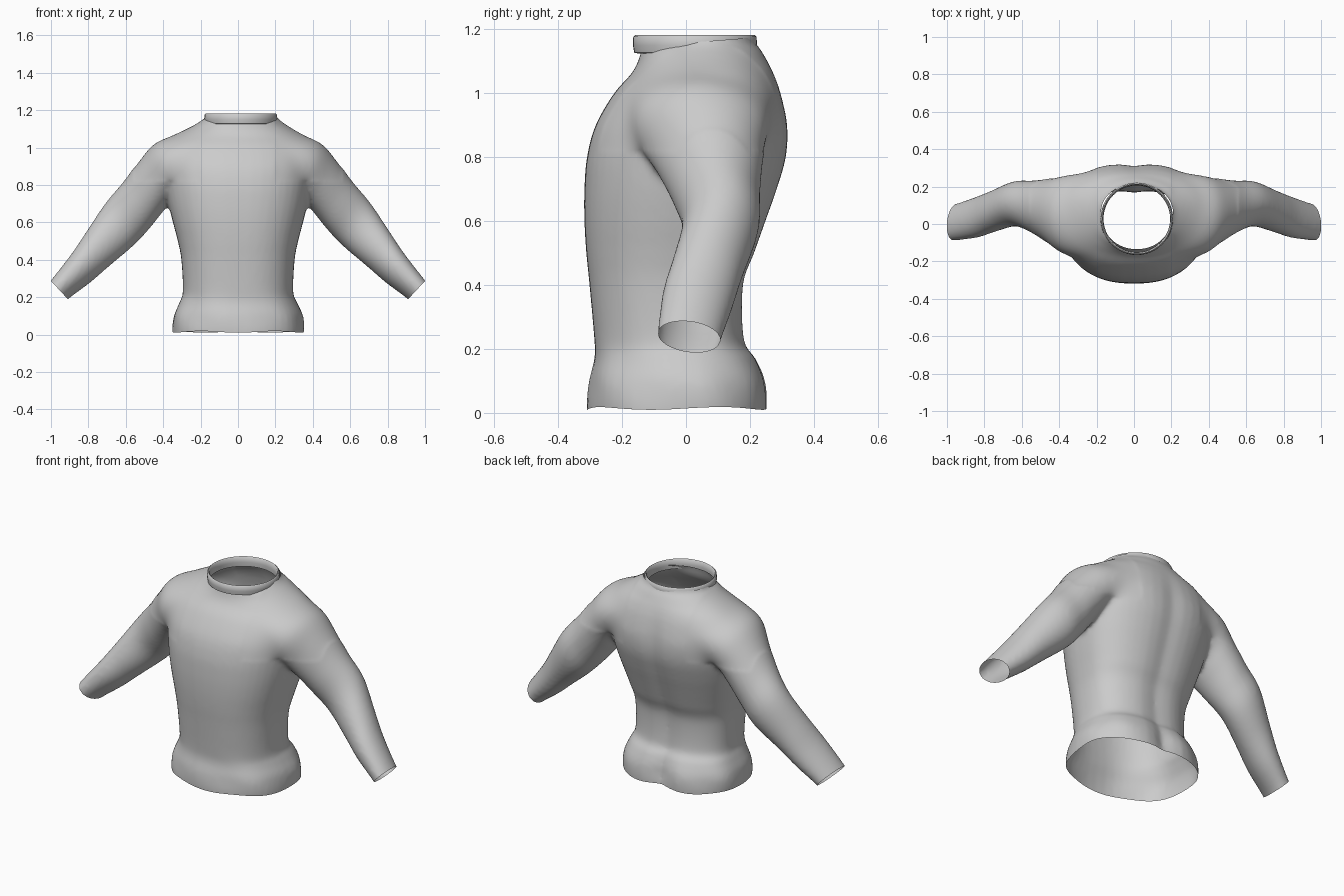
import bpy, bmesh, math
from mathutils import Vector

if "Cube" in bpy.data.objects:
    bpy.data.objects.remove(bpy.data.objects["Cube"])

fabric = bpy.data.materials.new("grey fabric")
fabric.diffuse_color = (0.6, 0.6, 0.6, 1)
fabric.use_nodes = True
fabric.node_tree.nodes["Principled BSDF"].inputs["Base Color"].default_value = fabric.diffuse_color
SEG = 48


def smooth_rows(rows, steps=5):
    """Catmull-Rom interpolation between rows of numbers."""
    out = []
    for i in range(len(rows) - 1):
        p0, p1 = rows[max(i - 1, 0)], rows[i]
        p2, p3 = rows[i + 1], rows[min(i + 2, len(rows) - 1)]
        for s in range(steps):
            t = s / steps
            out.append([b + 0.5 * t * (c - a + t * (2 * a - 5 * b + 4 * c - d
                        + t * (3 * (b - c) + d - a)))
                        for a, b, c, d in zip(p0, p1, p2, p3)])
    return out + [list(rows[-1])]


def loft(bm, rings, caps=True, closed=False):
    loops = [[bm.verts.new(p) for p in ring] for ring in rings]
    pairs = list(zip(loops, loops[1:])) + ([(loops[-1], loops[0])] if closed else [])
    for a, b in pairs:
        for i in range(len(a)):
            j = (i + 1) % len(a)
            bm.faces.new((a[i], a[j], b[j], b[i]))
    if caps:
        bm.faces.new(loops[0])
        bm.faces.new(loops[-1])


def power(v, e):
    return math.copysign(abs(v) ** e, v)


def torso_ring(row):
    z, half, front, back = row
    mid = (front + back) / 2 + 0.03
    shift = 0.015 * min(max((z - 1.05) / 0.08, 0), 1)
    e = 2 / (2.4 - 0.35 * min(max((z - 0.9) / 0.2, 0), 1))
    hem = max(0, 1 - abs(z - 0.08) / 0.16)
    spine = 0.014 * min(max((1.1 - z) / 0.2, 0), 1)
    ring = []
    for k in range(SEG):
        a = 2 * math.pi * k / SEG
        c, s = power(math.cos(a), e), power(math.sin(a), e)
        x = half * c
        y = mid + s * (back - mid if s > 0 else mid - front)
        # spine groove, deeper at the hem, and soft hem folds
        if s > 0:
            y -= (spine + 0.022 * hem) * math.exp(-(x / 0.06) ** 2)
        fold = 1 + 0.012 * hem * math.sin(7 * a + 12 * z)
        ring.append((x * fold + shift, y * fold, z))
    return ring


def sleeve_ring(row, side):
    ux, uz, lx, lz, front, back, roll = row
    ring = []
    for k in range(SEG):
        a = 2 * math.pi * k / SEG
        c, s = math.cos(a), math.sin(a)
        ring.append((side * ((ux + lx) / 2 + c * (ux - lx) / 2),
                     (front + back) / 2 + s * (back - front) / 2,
                     (uz + lz) / 2 + c * (uz - lz) / 2 - roll * s))
    return ring


# torso: height, half width, front y, back y
torso = [(-0.06, 0.34, -0.30, 0.25), (0.02, 0.352, -0.308, 0.26),
         (0.10, 0.345, -0.302, 0.254), (0.17, 0.315, -0.287, 0.225),
         (0.23, 0.295, -0.287, 0.188), (0.40, 0.303, -0.302, 0.185),
         (0.50, 0.322, -0.312, 0.22), (0.60, 0.348, -0.318, 0.255),
         (0.70, 0.372, -0.318, 0.29), (0.80, 0.39, -0.31, 0.318),
         (0.90, 0.405, -0.283, 0.322), (1.00, 0.41, -0.225, 0.30),
         (1.06, 0.36, -0.172, 0.277), (1.10, 0.285, -0.15, 0.255),
         (1.135, 0.228, -0.14, 0.235), (1.165, 0.188, -0.13, 0.215),
         (1.26, 0.175, -0.125, 0.205)]
# sleeve: upper edge x z, lower edge x z, front y, back y, roll
sleeve = [(0.25, 1.09, 0.15, 0.82, -0.20, 0.285, 0),
          (0.43, 1.035, 0.32, 0.75, -0.165, 0.262, 0),
          (0.51, 0.955, 0.395, 0.665, -0.105, 0.243, 0),
          (0.61, 0.82, 0.475, 0.565, -0.045, 0.232, 0),
          (0.71, 0.70, 0.56, 0.475, -0.012, 0.228, 0),
          (0.81, 0.55, 0.69, 0.365, -0.042, 0.18, 0.01),
          (0.89, 0.43, 0.79, 0.28, -0.072, 0.145, 0.02),
          (1.00, 0.287, 0.91, 0.19, -0.088, 0.106, 0.022),
          (1.06, 0.21, 0.97, 0.12, -0.09, 0.10, 0.022)]

# solid torso and sleeves, fused into one skin
bm = bmesh.new()
loft(bm, [torso_ring(r) for r in smooth_rows(torso)])
for side in (1, -1):
    loft(bm, [sleeve_ring(r, side) for r in smooth_rows(sleeve)])
bmesh.ops.recalc_face_normals(bm, faces=bm.faces)
mesh = bpy.data.meshes.new("sweater_body")
bm.to_mesh(mesh)
bm.free()
body = bpy.data.objects.new("sweater_body", mesh)
bpy.context.collection.objects.link(body)
fuse = body.modifiers.new("fuse", 'REMESH')
fuse.mode = 'VOXEL'
fuse.voxel_size = 0.012
soften = body.modifiers.new("soften", 'SMOOTH')
soften.factor = 0.5
soften.iterations = 7
fused = bpy.data.meshes.new_from_object(body.evaluated_get(bpy.context.evaluated_depsgraph_get()))
body.modifiers.clear()
body.data = fused

bm = bmesh.new()
bm.from_mesh(fused)
# blend the shoulders into the torso
shoulder = [v for v in bm.verts if 0.2 < abs(v.co.x) < 0.56 and v.co.z > 0.82]
for _ in range(45):
    bmesh.ops.smooth_vert(bm, verts=shoulder, factor=0.5,
                          use_axis_x=True, use_axis_y=True, use_axis_z=True)


# open the hem, neck and cuffs
def cut(point, normal, keep):
    faces = [f for f in bm.faces if keep(f.calc_center_median())]
    geom = set(faces)
    for f in faces:
        geom.update(f.verts, f.edges)
    bmesh.ops.bisect_plane(bm, geom=list(geom), plane_co=point, plane_no=normal, clear_outer=True)


cut(Vector((0, 0, 0.014)), Vector((0, 0, -1)), lambda c: c.z < 0.1 and abs(c.x) < 0.5)
cut(Vector((0, 0.03, 1.16)), Vector((0, -0.08, 1)).normalized(),
    lambda c: c.z > 1.08 and abs(c.x) < 0.3)
for side in (1, -1):
    cut(Vector((side * 0.955, 0, 0.238)), Vector((side * 0.097, 0, -0.09)).normalized(),
        lambda c: c.x * side > 0.7)
# gentle wave along the hem
for v in bm.verts:
    if v.co.z < 0.1 and abs(v.co.x) < 0.5:
        v.co.z += 0.005 * (1 - v.co.z / 0.1) * math.sin(5 * math.atan2(v.co.y, v.co.x))
bm.to_mesh(fused)
bm.free()

# collar: rounded band around the neck
bm = bmesh.new()
section = [(0.180, 1.125), (0.190, 1.127), (0.194, 1.15), (0.193, 1.177), (0.187, 1.182),
           (0.181, 1.177), (0.178, 1.15)]
loft(bm, [[(0.015 + r * math.cos(2 * math.pi * k / SEG),
            0.028 + r * math.sin(2 * math.pi * k / SEG), z) for k in range(SEG)]
          for r, z in section], caps=False, closed=True)
bmesh.ops.recalc_face_normals(bm, faces=bm.faces)
mesh = bpy.data.meshes.new("collar")
bm.to_mesh(mesh)
bm.free()
collar = bpy.data.objects.new("collar", mesh)
bpy.context.collection.objects.link(collar)

for ob in (body, collar):
    ob.data.materials.clear()
    ob.data.materials.append(fabric)
    bpy.ops.object.select_all(action='DESELECT')
    ob.select_set(True)
    bpy.context.view_layer.objects.active = ob
    bpy.ops.object.shade_smooth_by_angle(angle=math.radians(50))
